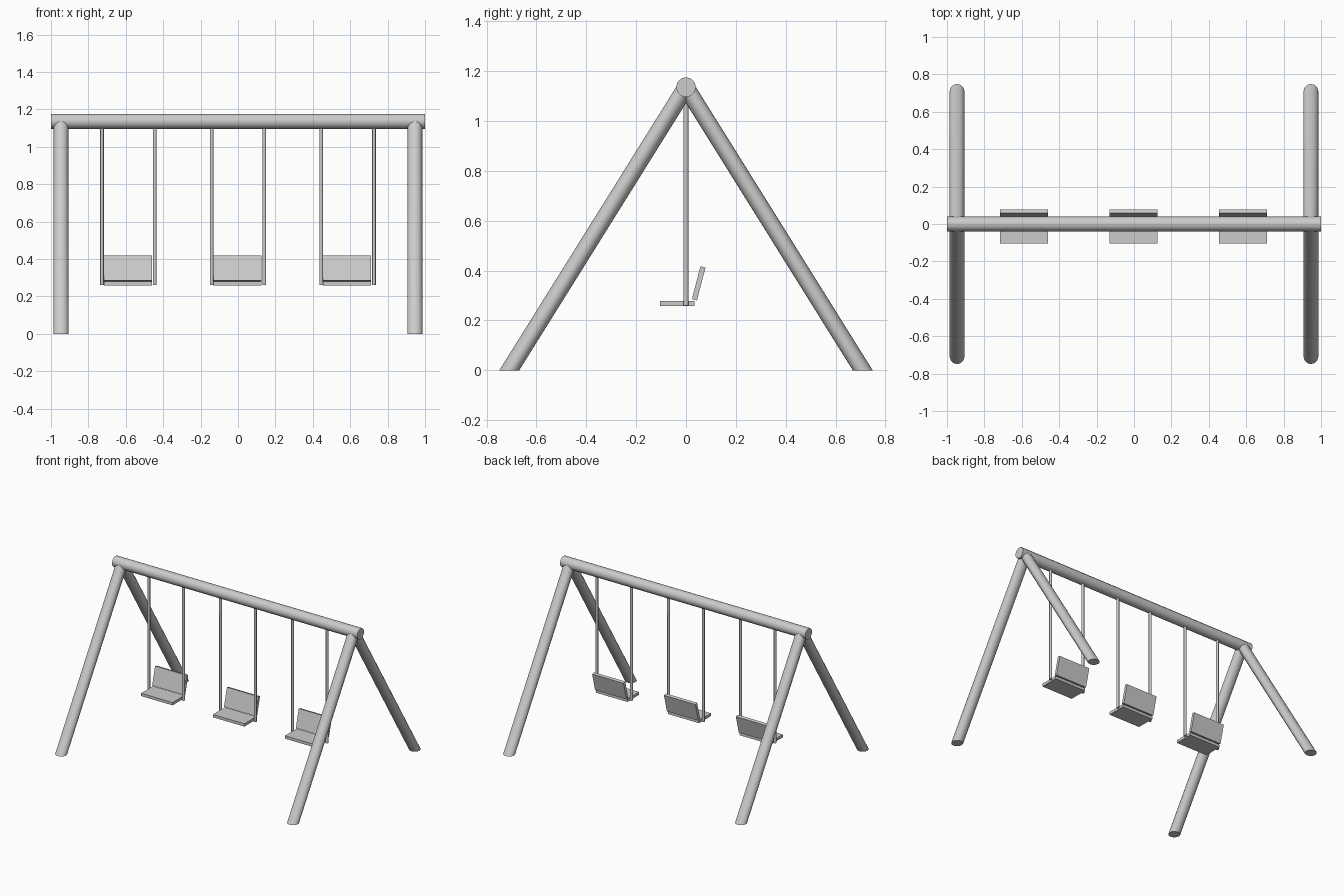
import bpy, bmesh, math
from mathutils import Vector, Matrix

if "Cube" in bpy.data.objects:
    bpy.data.objects.remove(bpy.data.objects["Cube"])

BEAM_Z = 1.136


def finish(name, bm, smooth):
    bmesh.ops.recalc_face_normals(bm, faces=bm.faces)
    mesh = bpy.data.meshes.new(name)
    bm.to_mesh(mesh)
    bm.free()
    ob = bpy.data.objects.new(name, mesh)
    bpy.context.collection.objects.link(ob)
    if smooth:
        bpy.ops.object.select_all(action='DESELECT')
        ob.select_set(True)
        bpy.context.view_layer.objects.active = ob
        bpy.ops.object.shade_smooth_by_angle(angle=math.radians(50))
    return ob


def pole(name, start, end, radius, sides, u, v):
    """Prism from start to end; u and v span its end discs (may be sheared)."""
    bm = bmesh.new()
    rings = []
    for p in (Vector(start), Vector(end)):
        rings.append([bm.verts.new(p + radius * (math.cos(a) * Vector(u) + math.sin(a) * Vector(v)))
                      for a in (2 * math.pi * i / sides for i in range(sides))])
    for i in range(sides):
        j = (i + 1) % sides
        bm.faces.new((rings[0][i], rings[0][j], rings[1][j], rings[1][i]))
    for r in rings:
        bm.faces.new(r)
    return finish(name, bm, True)


def board(name, centre, size, tilt=0.0):
    bm = bmesh.new()
    m = Matrix.Translation(centre) @ Matrix.Rotation(tilt, 4, 'X') @ Matrix.Diagonal((*size, 1))
    bmesh.ops.create_cube(bm, size=1, matrix=m)
    return finish(name, bm, False)


X, Y, Z = (1, 0, 0), (0, 1, 0), (0, 0, 1)

# Top beam
pole("top_beam", (-1, 0, BEAM_Z), (1, 0, BEAM_Z), 0.04, 12, Y, Z)

# Splayed legs, cut level with the ground
for sx, side in ((-1, "left"), (1, "right")):
    for sy, end in ((-1, "front"), (1, "back")):
        pole(f"{end}_{side}_leg", (sx * 0.946, sy * 0.709, 0), (sx * 0.946, 0, BEAM_Z),
             0.04, 12, X, Y)

# Three swings: two hangers, a seat and a tilted backrest each
for cx, place in ((-0.586, "left"), (0, "middle"), (0.586, "right")):
    for s, side in ((-1, "left"), (1, "right")):
        x = cx + s * 0.141
        pole(f"{place}_swing_{side}_hanger", (x, 0, 0.26), (x, 0, 1.12), 0.01, 8, X, Y)
    sx = cx - 0.003
    board(f"{place}_swing_seat", (sx, -0.035, 0.268), (0.256, 0.138, 0.021))
    board(f"{place}_swing_backrest", (sx, 0.051, 0.349), (0.256, 0.021, 0.136), -math.radians(14.5))
